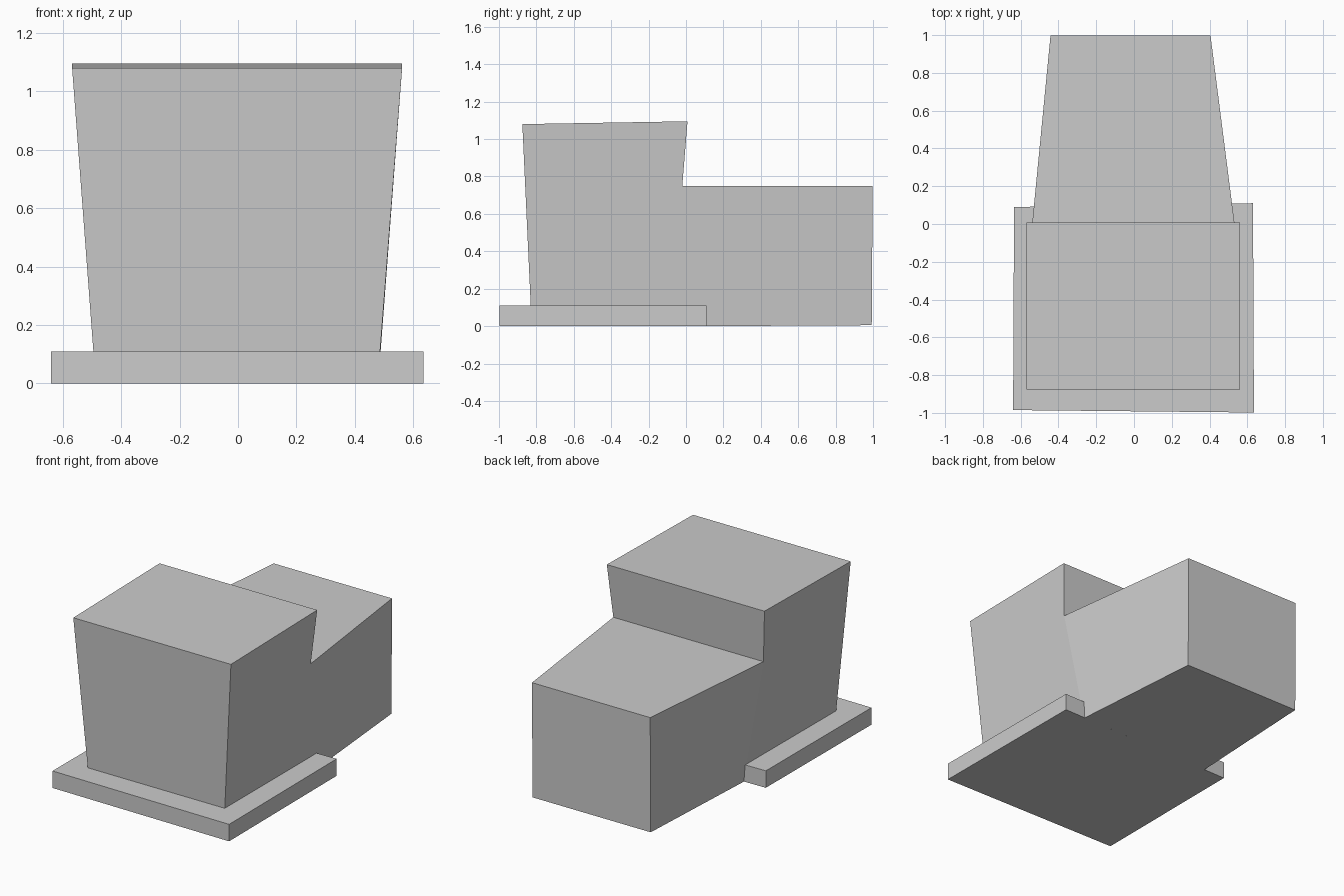
import bpy
import bmesh

cube = bpy.data.objects.get("Cube")
if cube:
    bpy.data.objects.remove(cube, do_unlink=True)

grey = bpy.data.materials.new("plain_grey")
grey.use_nodes = True
colour = (0.6, 0.6, 0.6, 1)
grey.diffuse_color = colour
grey.node_tree.nodes["Principled BSDF"].inputs["Base Color"].default_value = colour


def add_object(name, bm):
    bmesh.ops.recalc_face_normals(bm, faces=bm.faces)
    mesh = bpy.data.meshes.new(name)
    bm.to_mesh(mesh)
    bm.free()
    mesh.materials.append(grey)
    obj = bpy.data.objects.new(name, mesh)
    bpy.context.collection.objects.link(obj)


def bridge(bm, loop_a, loop_b):
    """Join two matching vertex loops with a ring of quads."""
    n = len(loop_a)
    for i in range(n):
        j = (i + 1) % n
        bm.faces.new((loop_a[i], loop_a[j], loop_b[j], loop_b[i]))


# Flat base slab, slightly out of square
outline = [(-0.64, -0.985), (0.635, -0.998), (0.63, 0.11), (-0.635, 0.09)]
bm = bmesh.new()
low, high = [[bm.verts.new((x, y, z)) for x, y in outline] for z in (0, 0.11)]
bridge(bm, low, high)
bm.faces.new(low)
bm.faces.new(high)
add_object("base_slab", bm)

# Flared tower with a lower, tapering rear block: side profile as
# (right x, left x, y, z), running from the front foot over the top to the back
profile = [
    (-0.487, 0.478, -0.825, 0),
    (-0.568, 0.562, -0.875, 1.08),
    (-0.568, 0.562, 0.008, 1.095),
    (-0.541, 0.535, -0.02, 0.75),
    (-0.442, 0.405, 0.998, 0.75),
    (-0.442, 0.405, 0.993, 0.005),
    (-0.48, 0.48, 0.1, 0),
]
bm = bmesh.new()
right = [bm.verts.new((r, y, z)) for r, l, y, z in profile]
left = [bm.verts.new((l, y, z)) for r, l, y, z in profile]
bridge(bm, right, left)
for side in (right, left):
    bm.faces.new(side[:4] + side[6:])
    bm.faces.new(side[3:])
add_object("tower_and_rear_block", bm)
